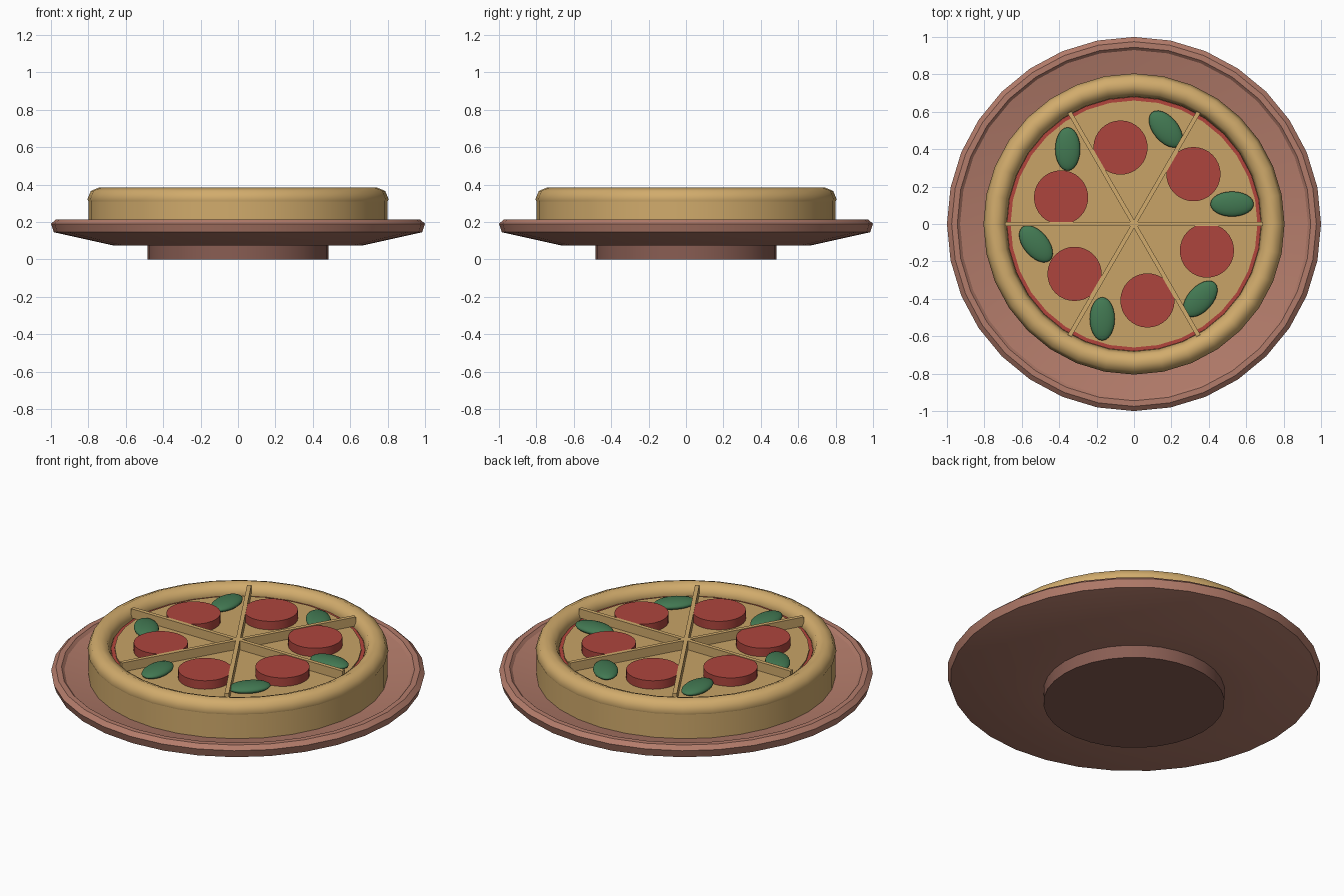
import bpy
import math
from math import radians, cos, sin

cube = bpy.data.objects.get("Cube")
if cube:
    bpy.data.objects.remove(cube, do_unlink=True)


def material(name, rgb):
    m = bpy.data.materials.new(name)
    m.use_nodes = True
    color = (*rgb, 1)
    m.diffuse_color = color
    m.node_tree.nodes["Principled BSDF"].inputs["Base Color"].default_value = color
    return m


CLAY = material("clay", (0.45, 0.20, 0.145))
DARK_CLAY = material("dark clay", (0.25, 0.11, 0.086))
CRUST = material("baked crust", (0.64, 0.41, 0.15))
CHEESE = material("cheese", (0.58, 0.37, 0.135))
SAUCE = material("sauce red", (0.45, 0.06, 0.045))
MEAT = material("sausage red", (0.42, 0.06, 0.047))
GREEN = material("leaf green", (0.055, 0.19, 0.085))


def finish(name, mat, angle=35):
    obj = bpy.context.object
    obj.name = name
    obj.data.materials.append(mat)
    bpy.ops.object.shade_smooth_by_angle(angle=radians(angle))
    return obj


def disc(name, mat, radius, bottom, top, x=0, y=0):
    bpy.ops.mesh.primitive_cylinder_add(
        vertices=32, radius=radius, depth=top - bottom,
        location=(x, y, (bottom + top) / 2))
    return finish(name, mat)


def lathe(name, mat, profile, sides=32):
    """Spin (radius, height) pairs, capping the first and last ring."""
    verts = [(r * sin(math.tau * i / sides), r * cos(math.tau * i / sides), z)
             for r, z in profile for i in range(sides)]
    faces = []
    for k in range(len(profile) - 1):
        for i in range(sides):
            a, b = k * sides, k * sides + sides
            j = (i + 1) % sides
            faces.append((a + j, a + i, b + i, b + j))
    last = (len(profile) - 1) * sides
    faces.append(tuple(range(sides)))
    faces.append(tuple(last + i for i in reversed(range(sides))))
    mesh = bpy.data.meshes.new(name)
    mesh.from_pydata(verts, [], faces)
    obj = bpy.data.objects.new(name, mesh)
    bpy.context.collection.objects.link(obj)
    bpy.ops.object.select_all(action='DESELECT')
    obj.select_set(True)
    bpy.context.view_layer.objects.active = obj
    return finish(name, mat, 30)


# Plate and its foot
lathe("plate", CLAY, [
    (0.48, 0.075), (0.67, 0.075), (0.985, 0.145), (1.0, 0.19), (0.975, 0.212),
    (0.945, 0.212), (0.93, 0.197), (0.80, 0.168), (0.65, 0.14)])
disc("plate_foot", DARK_CLAY, 0.485, 0, 0.08)

# Dough base and rounded rim
disc("crust_base", CRUST, 0.8, 0.15, 0.31)
bpy.ops.mesh.primitive_torus_add(
    major_segments=32, minor_segments=8, major_radius=0.743,
    minor_radius=0.062, location=(0, 0, 0.322))
finish("crust_rim", CRUST, 50)

# Filling
disc("sauce_layer", SAUCE, 0.68, 0.29, 0.322)
disc("cheese_layer", CHEESE, 0.66, 0.29, 0.33)

# Raised slice dividers
for i in range(3):
    bpy.ops.mesh.primitive_cube_add(
        size=1, location=(0, 0, 0.356), rotation=(0, 0, radians(60 * i)))
    bpy.context.object.scale = (1.38, 0.023, 0.054)
    finish("slice_divider", CRUST)

# One sausage round and one leaf per slice
leaf_turns = [0, 130, 90, 130, 90, 48]
for i, turn in enumerate(leaf_turns):
    a = radians(40 + 60 * i)
    disc("sausage_round", MEAT, 0.145, 0.32, 0.38,
         0.415 * cos(a), 0.415 * sin(a))
    a = radians(11.5 + 60 * i)
    bpy.ops.mesh.primitive_uv_sphere_add(
        segments=24, ring_count=12, radius=1,
        location=(0.535 * cos(a), 0.535 * sin(a), 0.35),
        rotation=(0, 0, radians(turn)))
    bpy.context.object.scale = (0.116, 0.067, 0.026)
    finish("herb_leaf", GREEN, 60)
